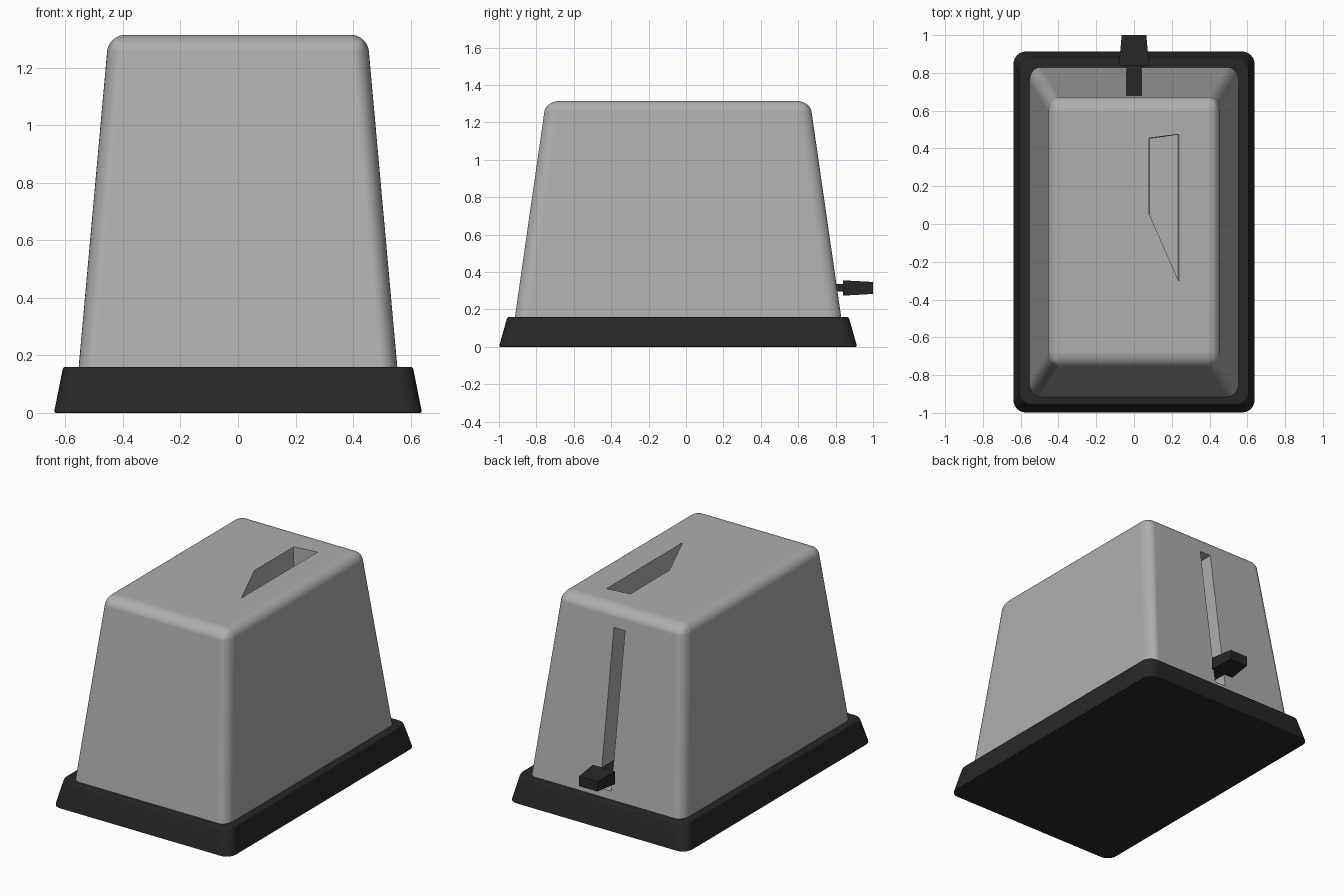
import bpy, bmesh

if "Cube" in bpy.data.objects:
    bpy.data.objects.remove(bpy.data.objects["Cube"])


def material(name, v):
    m = bpy.data.materials.new(name)
    m.diffuse_color = (v, v, v, 1)
    m.use_nodes = True
    m.node_tree.nodes["Principled BSDF"].inputs["Base Color"].default_value = m.diffuse_color
    return m


dark = material("dark_plastic", 0.02)
grey = material("grey_metal", 0.425)


def finish(bm, name, mat=None):
    bmesh.ops.recalc_face_normals(bm, faces=bm.faces)
    me = bpy.data.meshes.new(name)
    bm.to_mesh(me)
    bm.free()
    ob = bpy.data.objects.new(name, me)
    bpy.context.collection.objects.link(ob)
    if mat:
        me.materials.append(mat)
    return ob


def loft(name, lower, upper, mat=None, bevels=(), stretch=1.0):
    """Hexahedron between two quads; bevels = (edge test, width, segments).
    stretch makes the rounding longer along y."""
    bm = bmesh.new()
    a, b = [[bm.verts.new((x, y / stretch, z)) for x, y, z in q] for q in (lower, upper)]
    bm.faces.new(a[::-1])
    bm.faces.new(b)
    for i in range(4):
        j = (i + 1) % 4
        bm.faces.new((a[i], a[j], b[j], b[i]))
    for test, width, seg in bevels:
        edges = [e for e in bm.edges if test(e.verts[0].co.z, e.verts[1].co.z)]
        bmesh.ops.bevel(bm, geom=edges, offset=width, offset_type='OFFSET', segments=seg,
                        profile=0.5, affect='EDGES', clamp_overlap=True)
    bmesh.ops.scale(bm, vec=(1, stretch, 1), verts=bm.verts)
    return finish(bm, name, mat)


def rect(x, y0, y1, z):
    return [(-x, y0, z), (x, y0, z), (x, y1, z), (-x, y1, z)]


def rect_xz(x, z0, z1, y):
    return [(-x, y, z0), (x, y, z0), (x, y, z1), (-x, y, z1)]


def smooth(ob):
    bpy.ops.object.select_all(action='DESELECT')
    ob.select_set(True)
    bpy.context.view_layer.objects.active = ob
    bpy.ops.object.shade_smooth_by_angle(angle=0.6)
    wn = ob.modifiers.new("weighted", 'WEIGHTED_NORMAL')
    wn.keep_sharp = True


# base plinth: rounded upright corners, tiny bevel round top and bottom
base = loft("base", rect(0.64, -1.0, 0.915, 0), rect(0.608, -0.955, 0.87, 0.16), dark,
            [(lambda p, q: abs(p - q) > 0.1, 0.065, 6),
             (lambda p, q: abs(p - q) < 1e-4, 0.007, 2)])
smooth(base)

# tapered body: upright and top edges rounded together
body = loft("body", rect(0.555, -0.916, 0.831, 0.15), rect(0.45, -0.749, 0.663, 1.315), grey,
            [(lambda p, q: max(p, q) > 1, 0.057, 8)], 1.3)

# cutters: skewed bread slot and lever groove
slot = loft("slot_cutter",
            [(0.086, 0.042, 0.6), (0.231, -0.29, 0.6), (0.231, 0.472, 0.6), (0.086, 0.452, 0.6)],
            [(0.08, 0.055, 1.32), (0.237, -0.303, 1.32), (0.237, 0.475, 1.32), (0.08, 0.455, 1.32)],
            grey)
groove = loft("groove_cutter", rect(0.04, 0.56, 1.0, 0.21), rect(0.04, 0.56, 1.0, 1.195), grey)

bpy.context.view_layer.objects.active = body
for cutter in (slot, groove):
    m = body.modifiers.new("cut", 'BOOLEAN')
    m.operation, m.solver, m.object = 'DIFFERENCE', 'EXACT', cutter
    bpy.ops.object.modifier_apply(modifier=m.name)
    bpy.data.objects.remove(cutter)
smooth(body)

# lever: stem and tapered knob
loft("lever_stem", rect_xz(0.04, 0.295, 0.335, 0.6), rect_xz(0.04, 0.295, 0.335, 0.85), dark)
loft("lever_knob", rect_xz(0.08, 0.274, 0.356, 0.84), rect_xz(0.065, 0.283, 0.347, 1.0), dark)
